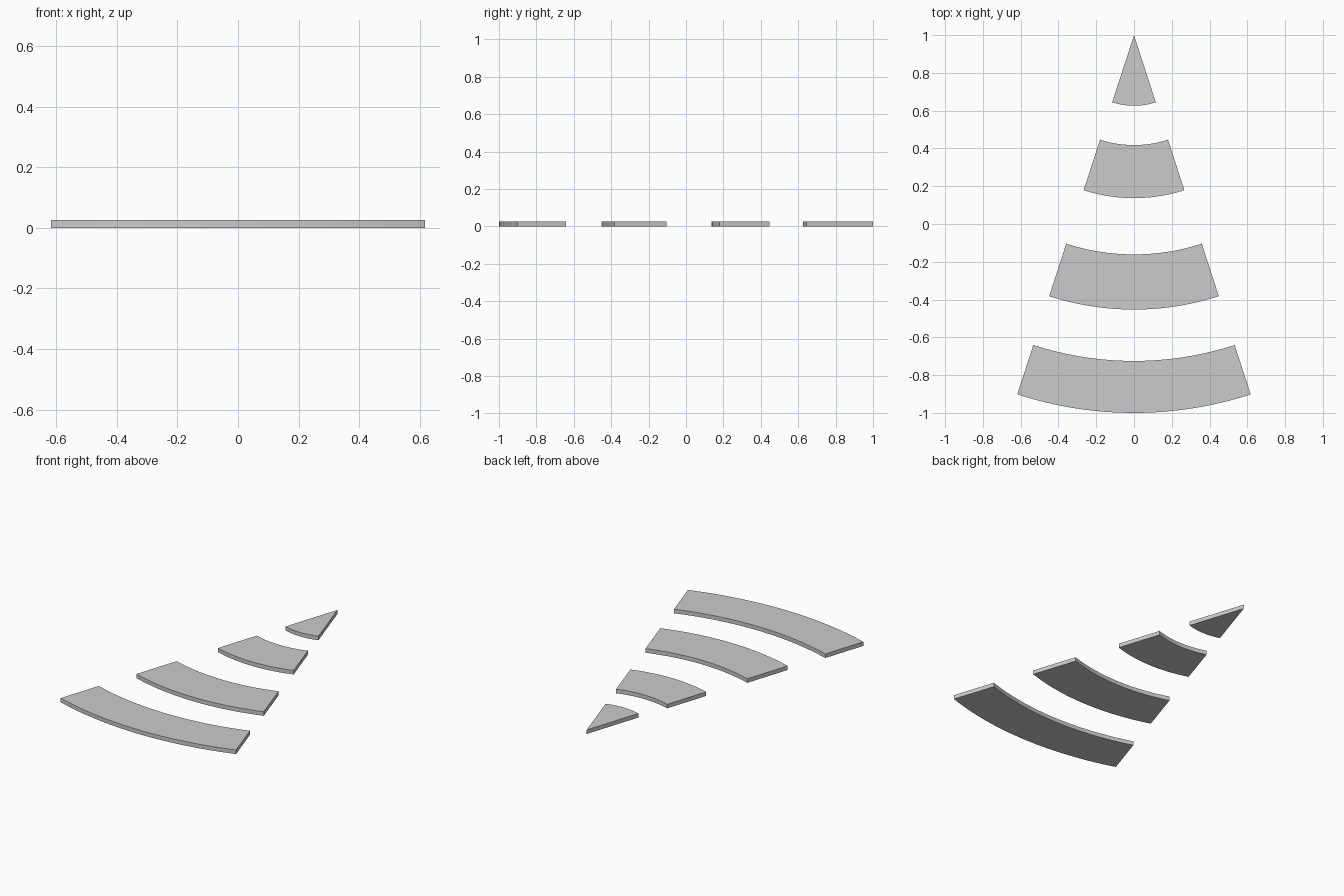
import bpy, bmesh, math

if "Cube" in bpy.data.objects:
    bpy.data.objects.remove(bpy.data.objects["Cube"])

APEX_Y = 1.0                    # common centre of all arcs
HALF_ANGLE = math.radians(18)   # half of the fan's opening
THICKNESS = 0.026
STEPS = 32


def arc(radius):
    """Points on an arc below the apex, left to right."""
    pts = []
    for i in range(STEPS + 1):
        a = HALF_ANGLE * (2 * i / STEPS - 1)
        pts.append((radius * math.sin(a), APEX_Y - radius * math.cos(a), 0))
    return pts


def band(name, inner, outer):
    """Flat ring-sector plate; inner = 0 gives a pointed wedge."""
    outline = arc(outer) + (arc(inner)[::-1] if inner else [(0, APEX_Y, 0)])
    bm = bmesh.new()
    face = bm.faces.new([bm.verts.new(p) for p in outline])
    ext = bmesh.ops.extrude_face_region(bm, geom=[face])
    top = [g for g in ext["geom"] if isinstance(g, bmesh.types.BMVert)]
    bmesh.ops.translate(bm, verts=top, vec=(0, 0, THICKNESS))
    bmesh.ops.recalc_face_normals(bm, faces=bm.faces)
    mesh = bpy.data.meshes.new(name)
    bm.to_mesh(mesh)
    bm.free()
    obj = bpy.data.objects.new(name, mesh)
    bpy.context.collection.objects.link(obj)
    # Smooth the curved rims, keep the corners sharp
    bpy.ops.object.select_all(action='DESELECT')
    obj.select_set(True)
    bpy.context.view_layer.objects.active = obj
    bpy.ops.object.shade_smooth_by_angle(angle=math.radians(30))


# Pointed tip, then three widening curved bands
band("tip_wedge", 0, 0.374)
band("small_band", 0.582, 0.863)
band("middle_band", 1.161, 1.453)
band("large_band", 1.725, 2.0)
